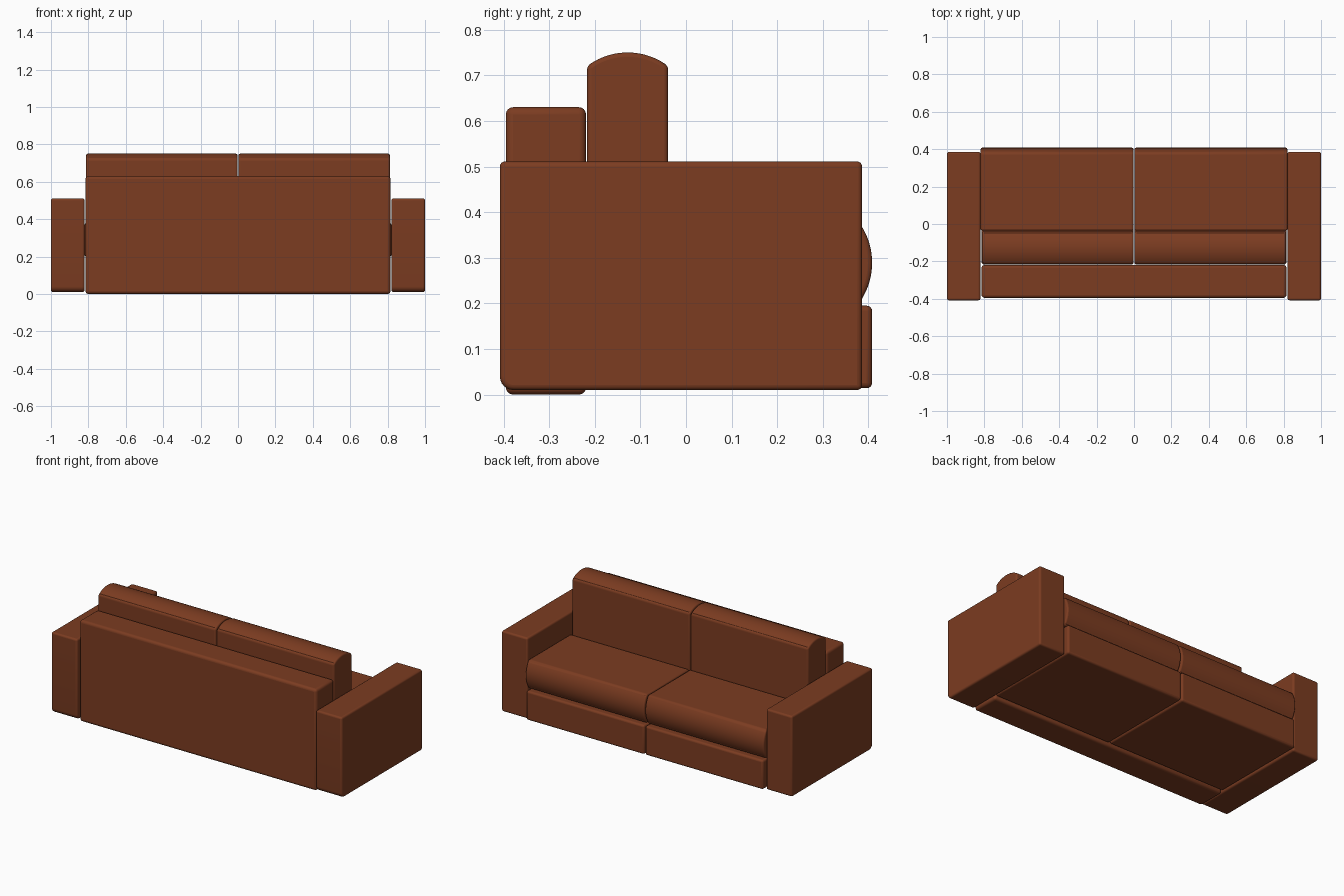
import bpy, bmesh, math

if "Cube" in bpy.data.objects:
    bpy.data.objects.remove(bpy.data.objects["Cube"])

leather = bpy.data.materials.new("brown_leather")
leather.diffuse_color = (0.2, 0.045, 0.015, 1)
leather.use_nodes = True
leather.node_tree.nodes["Principled BSDF"].inputs["Base Color"].default_value = leather.diffuse_color


def extrude_profile(name, profile, x0, x1, bevel):
    """Extrude a (y, z) outline along x and soften its edges."""
    bm = bmesh.new()
    face = bm.faces.new([bm.verts.new((x0, y, z)) for y, z in profile])
    ext = bmesh.ops.extrude_face_region(bm, geom=[face])
    verts = [g for g in ext["geom"] if isinstance(g, bmesh.types.BMVert)]
    bmesh.ops.translate(bm, verts=verts, vec=(x1 - x0, 0, 0))
    bmesh.ops.recalc_face_normals(bm, faces=bm.faces)
    mesh = bpy.data.meshes.new(name)
    bm.to_mesh(mesh)
    bm.free()
    mesh.materials.append(leather)
    obj = bpy.data.objects.new(name, mesh)
    bpy.context.collection.objects.link(obj)
    mod = obj.modifiers.new("soft_edges", "BEVEL")
    mod.width = bevel
    mod.segments = 4
    mod.limit_method = 'ANGLE'
    mod.angle_limit = math.radians(30)
    bpy.ops.object.select_all(action='DESELECT')
    bpy.context.view_layer.objects.active = obj
    obj.select_set(True)
    bpy.ops.object.shade_smooth_by_angle(angle=math.radians(35))
    return obj


def box(y0, y1, z0, z1):
    return [(y0, z0), (y1, z0), (y1, z1), (y0, z1)]


def domed(a0, a1, start, side, tip, n=20):
    """Slab outline (across, along) whose far end is a shallow arc."""
    half, mid, sag = (a1 - a0) / 2, (a0 + a1) / 2, tip - side
    r = (half * half + sag * sag) / (2 * sag)
    t = math.asin(half / r)
    arc = [(mid + r * math.sin(t - 2 * t * i / n),
            tip - r + r * math.cos(t - 2 * t * i / n)) for i in range(n + 1)]
    return [(a0, start), (a1, start)] + arc


# Full-width backrest panel
extrude_profile("backrest", box(-0.395, -0.219, 0.003, 0.633), -0.815, 0.815, 0.016)

# Arm outline with a rounder lower corner
r = 0.03
arm = [(-0.408 + r - r * math.sin(a), 0.01 + r - r * math.cos(a))
       for a in [math.pi / 2 * i / 6 for i in range(7)]]
arm = arm[::-1] + [(0.386, 0.01), (0.386, 0.511), (-0.408, 0.511)]

back_shape = domed(-0.217, -0.039, 0.2, 0.72, 0.75)
seat_shape = [(y, z) for z, y in domed(0.2, 0.378, -0.035, 0.379, 0.408)]

# Paired parts on each side of the centre line
for side, s in (("left", -1), ("right", 1)):
    extrude_profile(side + "_arm", arm, s * 0.821, s * 1.0, 0.011)
    extrude_profile(side + "_base", box(-0.215, 0.408, 0.014, 0.195), s * 0.003, s * 0.815, 0.012)
    extrude_profile(side + "_seat_cushion", seat_shape, s * 0.003, s * 0.82, 0.013)
    extrude_profile(side + "_back_cushion", back_shape, s * 0.003, s * 0.812, 0.013)

# Ground the backrest exactly at z = 0
bpy.data.objects["backrest"].location.z = -0.003
